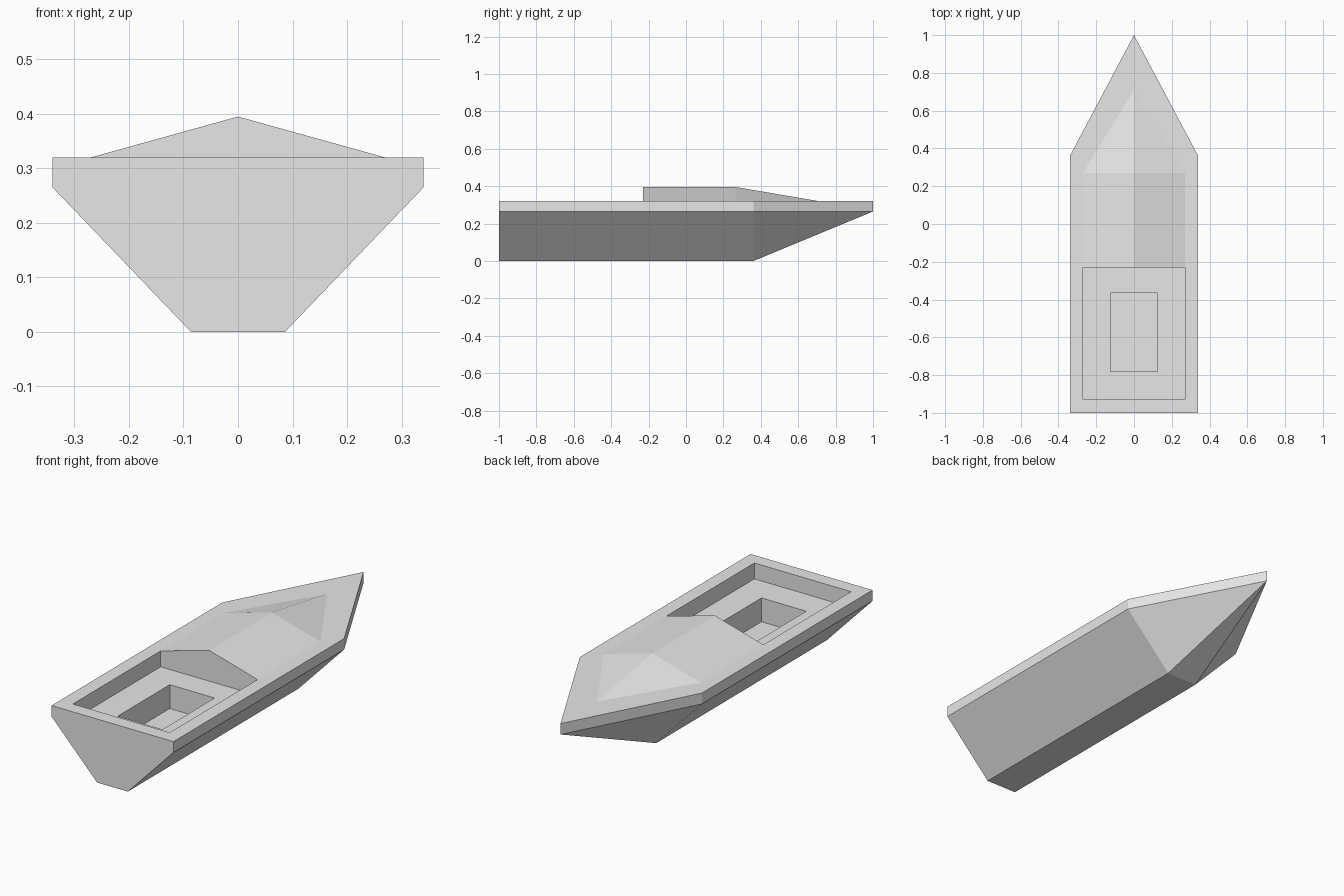
import bpy
import bmesh

cube = bpy.data.objects.get("Cube")
if cube:
    bpy.data.objects.remove(cube, do_unlink=True)

grey = bpy.data.materials.new("light_grey")
grey.use_nodes = True
colour = (0.8, 0.8, 0.8, 1)
grey.diffuse_color = colour
grey.node_tree.nodes["Principled BSDF"].inputs["Base Color"].default_value = colour

# Main levels and stations
DECK, CHINE, FLOOR, WELL = 0.32, 0.265, 0.24, 0.12
STERN, SHOULDER, BOW = -1, 0.36, 1
BEAM, KEEL, CABIN = 0.34, 0.086, 0.27
BULKHEAD = -0.23


def finish(name, bm):
    bmesh.ops.recalc_face_normals(bm, faces=bm.faces)
    mesh = bpy.data.meshes.new(name)
    bm.to_mesh(mesh)
    bm.free()
    mesh.materials.append(grey)
    obj = bpy.data.objects.new(name, mesh)
    bpy.context.collection.objects.link(obj)
    return obj


def convex(name, points):
    """Convex solid around points mirrored across x = 0."""
    bm = bmesh.new()
    for p in {(s * x, y, z) for x, y, z in points for s in (-1, 1)}:
        bm.verts.new(p)
    bmesh.ops.convex_hull(bm, input=bm.verts)
    bmesh.ops.dissolve_limit(bm, angle_limit=0.002, verts=bm.verts, edges=bm.edges)
    return finish(name, bm)


def cut(target, name, half, y0, y1, z0, z1):
    """Cut a rectangular recess into the target."""
    cutter = convex(name, [(half, y, z) for y in (y0, y1) for z in (z0, z1)])
    cutter.hide_render = True
    mod = target.modifiers.new(name, "BOOLEAN")
    mod.operation = "DIFFERENCE"
    mod.solver = "EXACT"
    mod.object = cutter
    bpy.context.view_layer.objects.active = target
    bpy.ops.object.modifier_apply(modifier=name)
    bpy.data.objects.remove(cutter, do_unlink=True)


# Hull with flat keel, flared sides and pointed bow
hull = convex("hull", [(w, y, z) for y in (STERN, SHOULDER)
                       for w, z in ((KEEL, 0), (BEAM, CHINE), (BEAM, DECK))]
              + [(0, BOW, CHINE), (0, BOW, DECK)])

# Cockpit and the deeper footwell inside it
cut(hull, "cockpit_cutter", CABIN, -0.93, BULKHEAD, FLOOR, 0.5)
cut(hull, "footwell_cutter", 0.125, -0.78, -0.365, WELL, 0.28)

# Cabin roof: ridged, with a sloping pointed front, open against the deck
cabin = convex("cabin_roof", [(CABIN, BULKHEAD, DECK), (CABIN, 0.27, DECK),
                              (0, BULKHEAD, 0.395), (0, 0.27, 0.395), (0, 0.71, DECK)])
bm = bmesh.new()
bm.from_mesh(cabin.data)
under = [f for f in bm.faces if f.normal.z < -0.9]
bmesh.ops.delete(bm, geom=under, context="FACES")
bm.to_mesh(cabin.data)
bm.free()
